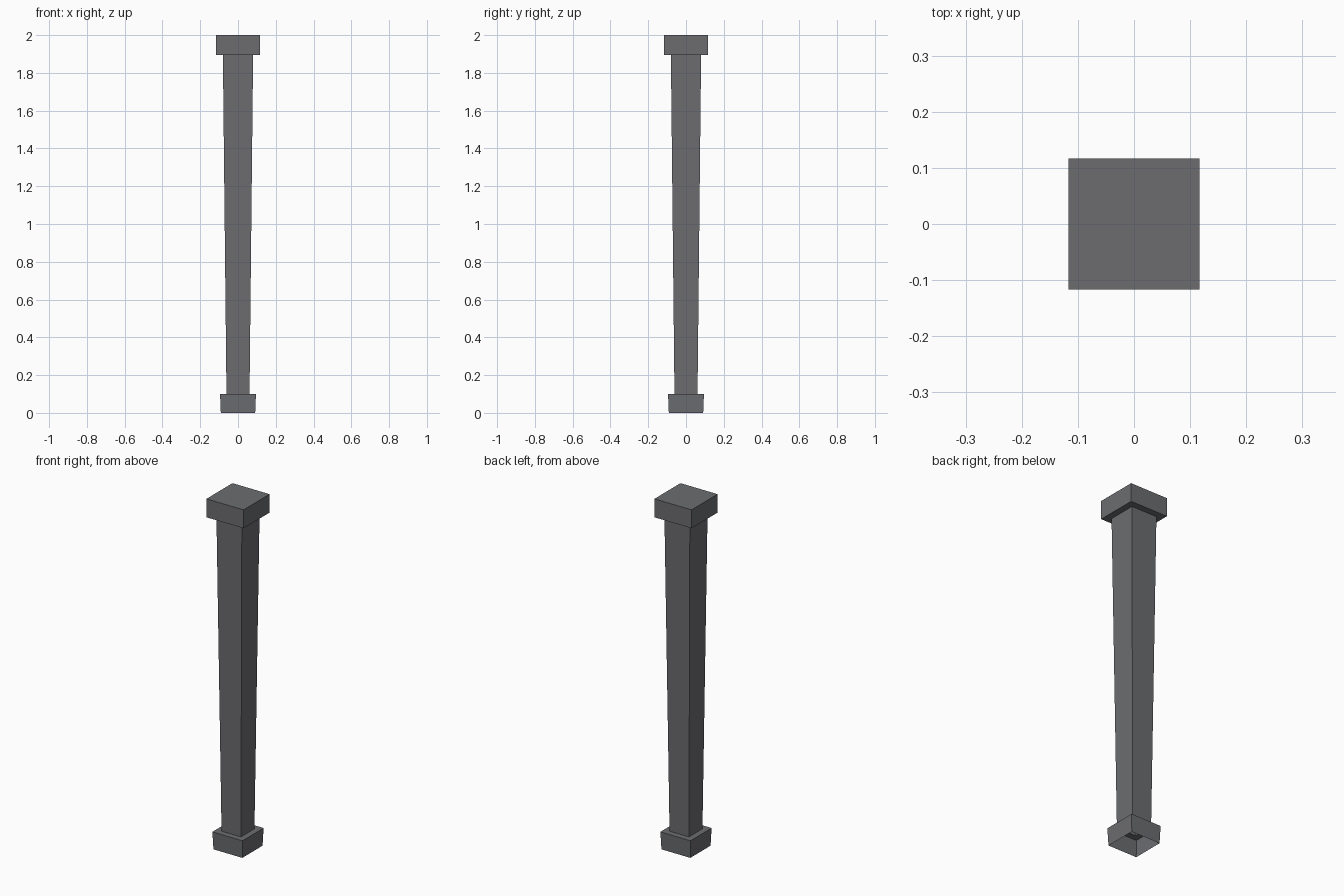
import bpy, bmesh

if "Cube" in bpy.data.objects:
    bpy.data.objects.remove(bpy.data.objects["Cube"])

# Square profile rings (half width, height), open at the bottom
PROFILE = [(0.091, 0.0), (0.095, 0.10),    # foot
           (0.061, 0.10), (0.080, 1.895),  # tapered shaft
           (0.117, 1.895), (0.117, 2.0)]   # cap

mat = bpy.data.materials.new("dark grey metal")
mat.diffuse_color = (0.15, 0.152, 0.162, 1)
mat.use_nodes = True
mat.node_tree.nodes["Principled BSDF"].inputs["Base Color"].default_value = mat.diffuse_color

# One continuous shell: foot, shaft and cap
bm = bmesh.new()
rings = [[bm.verts.new((sx * h, sy * h, z))
          for sx, sy in ((-1, -1), (1, -1), (1, 1), (-1, 1))]
         for h, z in PROFILE]
for a, b in zip(rings, rings[1:]):
    for i in range(4):
        j = (i + 1) % 4
        bm.faces.new((a[i], a[j], b[j], b[i]))
bm.faces.new(rings[-1])  # cap top

mesh = bpy.data.meshes.new("square_table_leg")
bm.to_mesh(mesh)
bm.free()
mesh.materials.append(mat)
post = bpy.data.objects.new("square_post", mesh)
bpy.context.collection.objects.link(post)
